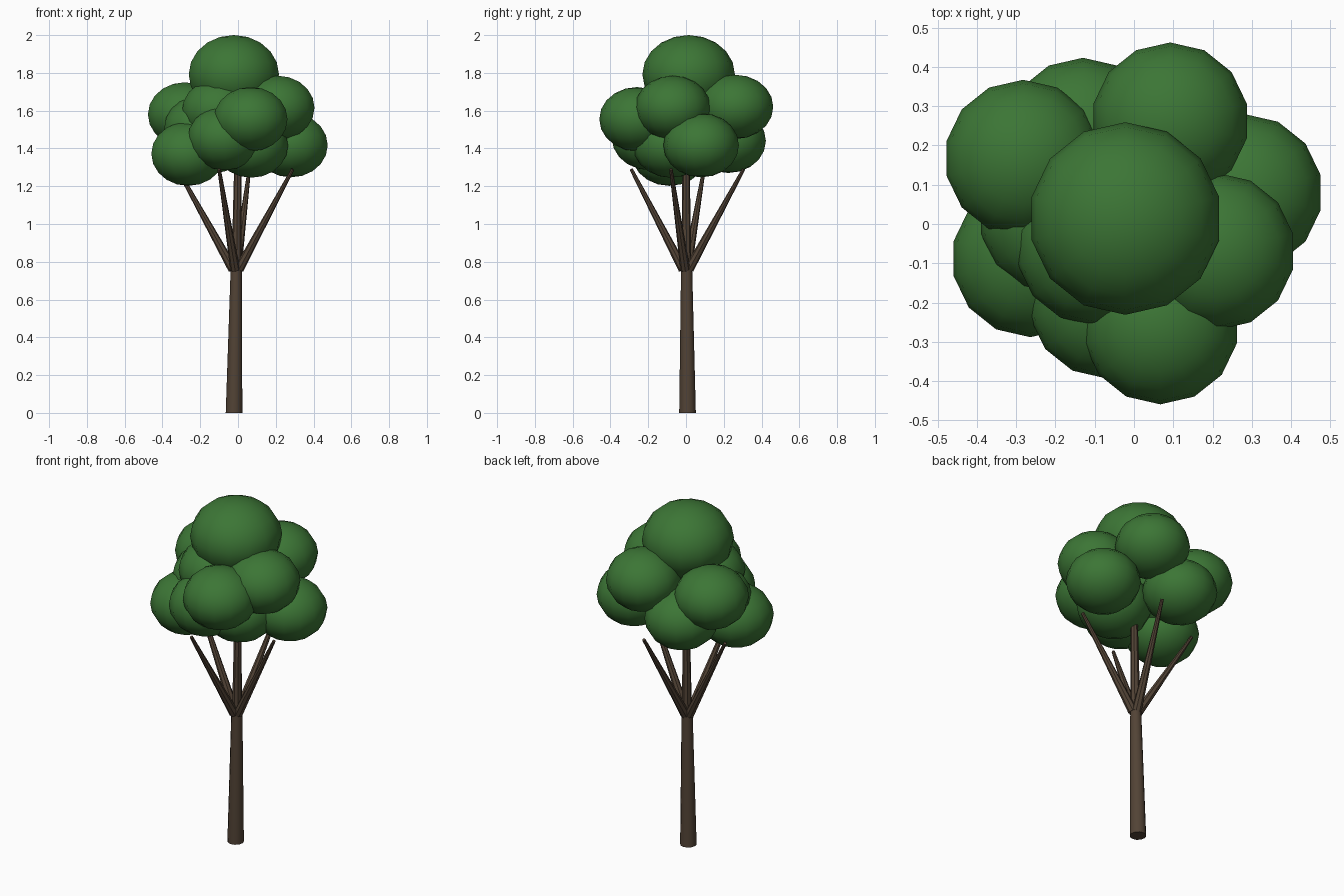
import bpy
from mathutils import Vector

if "Cube" in bpy.data.objects:
    bpy.data.objects.remove(bpy.data.objects["Cube"])


def material(name, color):
    m = bpy.data.materials.new(name)
    m.diffuse_color = (*color, 1)
    m.use_nodes = True
    m.node_tree.nodes["Principled BSDF"].inputs["Base Color"].default_value = m.diffuse_color
    return m


bark = material("bark", (0.084, 0.056, 0.036))
leaf = material("leaf", (0.045, 0.18, 0.036))


def limb(name, start, end, r1, r2, sides):
    """Tapered cylinder between two points."""
    a, b = Vector(start), Vector(end)
    d = b - a
    bpy.ops.mesh.primitive_cone_add(vertices=sides, radius1=r1, radius2=r2,
                                    depth=d.length, location=(a + b) / 2)
    ob = bpy.context.object
    ob.name = name
    ob.rotation_mode = 'QUATERNION'
    ob.rotation_quaternion = Vector((0, 0, 1)).rotation_difference(d)
    ob.data.materials.append(bark)
    bpy.ops.object.shade_smooth_by_angle()


def clump(name, x, y, z, r=0.2):
    """Slightly flattened ball of leaves."""
    bpy.ops.mesh.primitive_uv_sphere_add(segments=14, ring_count=10, radius=r,
                                         location=(x, y, z))
    ob = bpy.context.object
    ob.name = name
    ob.scale.z = 0.85
    ob.data.materials.append(leaf)
    bpy.ops.object.shade_smooth()


# Trunk and its upright continuation
limb("trunk", (-0.021, 0.008, 0), (-0.009, 0.003, 0.79), 0.044, 0.029, 12)
limb("centre_branch", (-0.008, 0.002, 0.75), (0, 0, 1.4), 0.027, 0.018, 8)

# Four spreading branches
tips = [(0.29, -0.08), (0.06, 0.305), (-0.32, 0.095), (-0.10, -0.29)]
for i, (x, y) in enumerate(tips):
    limb(f"branch_{i + 1}", (-0.01 + 0.05 * x, 0.05 * y, 0.76),
         (x, y, 1.29), 0.026, 0.009, 8)

# Foliage: lower ring, upper ring, crown
clumps = [
    (0.28, 0.08, 1.417), (-0.264, -0.088, 1.372), (-0.07, -0.193, 1.455),
    (-0.13, 0.223, 1.44), (0.07, -0.08, 1.415), (-0.195, 0.02, 1.51),
    (0.092, 0.262, 1.62), (0.21, -0.07, 1.615), (-0.282, 0.167, 1.58),
    (0.067, -0.259, 1.555), (-0.101, -0.058, 1.60),
]
for i, c in enumerate(clumps):
    clump(f"foliage_{i + 1}", *c)
clump("foliage_crown", -0.022, 0.014, 1.792, 0.245)
